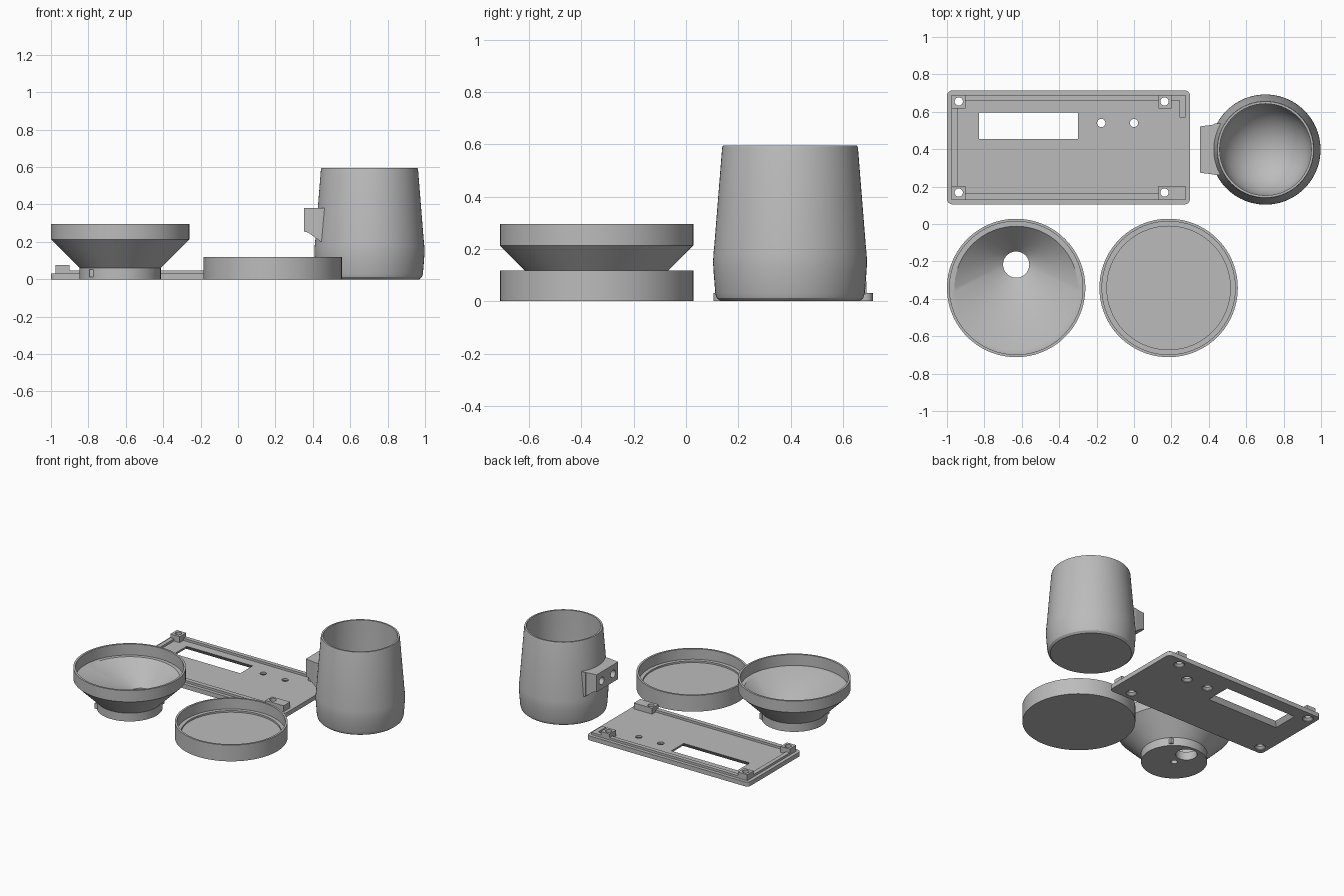
import bpy, bmesh, math
from mathutils import Vector

if "Cube" in bpy.data.objects:
    bpy.data.objects.remove(bpy.data.objects["Cube"])

grey = bpy.data.materials.new("plain grey")
grey.diffuse_color = (0.5, 0.5, 0.5, 1)
grey.use_nodes = True
grey.node_tree.nodes["Principled BSDF"].inputs["Base Color"].default_value = grey.diffuse_color


def finish(name, bm):
    bmesh.ops.recalc_face_normals(bm, faces=bm.faces)
    me = bpy.data.meshes.new(name)
    bm.to_mesh(me)
    bm.free()
    ob = bpy.data.objects.new(name, me)
    bpy.context.collection.objects.link(ob)
    me.materials.append(grey)
    return ob


def select(ob):
    bpy.ops.object.select_all(action='DESELECT')
    ob.select_set(True)
    bpy.context.view_layer.objects.active = ob


def smooth(ob):
    select(ob)
    bpy.ops.object.shade_smooth_by_angle(angle=math.radians(30))


def loft(name, x, y, rings, n=96, loop=False):
    """Stack of circles (radius, z, y shift); radius 0 closes to a point."""
    bm = bmesh.new()
    loops = []
    for r, z, dy in rings:
        if r == 0:
            loops.append([bm.verts.new((x, y + dy, z))] * n)
        else:
            loops.append([bm.verts.new((x + r * math.cos(2 * math.pi * i / n),
                                        y + dy + r * math.sin(2 * math.pi * i / n), z))
                          for i in range(n)])
    pairs = list(zip(loops, loops[1:])) + ([(loops[-1], loops[0])] if loop else [])
    for a, b in pairs:
        for i in range(n):
            j = (i + 1) % n
            bm.faces.new(list(dict.fromkeys((a[i], a[j], b[j], b[i]))))
    return finish(name, bm)


def lathe(name, x, y, profile, n=96):
    return loft(name, x, y, [(r, z, 0) for r, z in profile], n)


def prism(name, pts, direction):
    """Extrude a flat polygon of 3D points along a direction."""
    bm = bmesh.new()
    f = bm.faces.new([bm.verts.new(p) for p in pts])
    g = bmesh.ops.extrude_face_region(bm, geom=[f])
    bmesh.ops.translate(bm, vec=Vector(direction),
                        verts=[v for v in g["geom"] if isinstance(v, bmesh.types.BMVert)])
    return finish(name, bm)


def box(name, x0, x1, y0, y1, z0, z1):
    return prism(name, [(x0, y0, z0), (x1, y0, z0), (x1, y1, z0), (x0, y1, z0)], (0, 0, z1 - z0))


def rounded(x0, x1, y0, y1, r, z, n=6):
    pts = []
    for k, (cx, cy) in enumerate([(x1 - r, y1 - r), (x0 + r, y1 - r), (x0 + r, y0 + r), (x1 - r, y0 + r)]):
        for i in range(n + 1):
            a = math.pi / 2 * (k + i / n)
            pts.append((cx + r * math.cos(a), cy + r * math.sin(a), z))
    return pts


def cut(ob, cutter, op='DIFFERENCE'):
    cutter.hide_render = True
    select(ob)
    m = ob.modifiers.new("cut", 'BOOLEAN')
    m.operation, m.solver, m.object = op, 'EXACT', cutter
    bpy.ops.object.modifier_apply(modifier=m.name)
    bpy.data.objects.remove(cutter)


# Cover plate with raised lip and corner posts
plate = prism("cover_plate", rounded(-1, 0.3, 0.105, 0.715, 0.03, 0), (0, 0, 0.032))
raised = [
    (-0.975, 0.275, 0.66, 0.69, 0.048),
    (-0.975, 0.275, 0.13, 0.162, 0.048),
    (-0.975, -0.945, 0.13, 0.69, 0.048),
    (0.243, 0.275, 0.57, 0.69, 0.048),
    (-0.975, -0.9, 0.617, 0.691, 0.075),
    (-0.975, -0.9, 0.129, 0.203, 0.075),
    (0.13, 0.2, 0.617, 0.691, 0.075),
    (0.13, 0.276, 0.129, 0.203, 0.075),
]
for x0, x1, y0, y1, z1 in raised:
    cut(plate, box("raised", x0, x1, y0, y1, 0.01, z1), 'UNION')

# Screw holes and indicator holes, countersunk underneath
holes = [(x, y) for x in (-0.937, 0.163) for y in (0.168, 0.655)]
for x, y in holes + [(-0.175, 0.54), (0.0, 0.54)]:
    cut(plate, lathe("hole", x, y, [(0, -0.02), (0.036, -0.02), (0.036, 0.004),
                                    (0.022, 0.018), (0.022, 0.1), (0, 0.1)], 32))

# Display window, wider underneath
bm = bmesh.new()
low, high = [[bm.verts.new((x, y, z)) for x, y in
              ((-0.83 - e, 0.455 - e), (-0.3 + e, 0.455 - e), (-0.3 + e, 0.597 + e), (-0.83 - e, 0.597 + e))]
             for z, e in ((-0.01, 0.03), (0.04, -0.006))]
bm.faces.new(low)
bm.faces.new(high)
for i in range(4):
    j = (i + 1) % 4
    bm.faces.new((low[i], low[j], high[j], high[i]))
cut(plate, finish("window_cutter", bm))
smooth(plate)

# Cup with rounded inner floor
CX, CY = 0.703, 0.398
bowl = [(0.245 * math.cos(a), 0.275 - 0.245 * math.sin(a))
        for a in (math.pi / 2 * i / 14 for i in range(14))]
cavity = [(0.245, 0.595)] + bowl + [(0, 0.03)]
outer = [(0, 0), (0.266, 0), (0.28, 0.012), (0.286, 0.03), (0.293, 0.12), (0.2945, 0.15),
         (0.293, 0.18), (0.29, 0.21), (0.26, 0.585), (0.257, 0.595)]
cup = lathe("cup", CX, CY, outer + cavity)
smooth(cup)

# Mounting bracket on the cup, with two screw holes
bracket = prism("cup_bracket", [(0.352, 0.262, 0.38), (0.352, 0.262, 0.255), (0.375, 0.262, 0.25),
                                (0.44, 0.262, 0.203), (0.475, 0.262, 0.203), (0.475, 0.262, 0.38)],
                (0, 0.274, 0))
for s in (-1, 1):
    # tapered cheeks
    cut(bracket, prism("cheek", [(0.34, CY + s * 0.122, 0.1), (0.43, CY + s * 0.134, 0.1),
                                 (0.43, CY + s * 0.2, 0.1), (0.34, CY + s * 0.2, 0.1)], (0, 0, 0.4)))
    ring = [(0.34, CY + s * 0.065 + 0.027 * math.cos(i * math.pi / 12),
             0.315 + 0.027 * math.sin(i * math.pi / 12)) for i in range(24)]
    cut(bracket, prism("bore", ring, (0.07, 0, 0)))
# trim whatever would poke into the cavity
cut(bracket, lathe("trim", CX, CY, [(0, 0.1), (0.27, 0.1), (0.27, 0.5), (0, 0.5)]))
smooth(bracket)

# Funnel with an off-centre outlet
FX, FY = -0.63, -0.342
funnel = loft("funnel", FX, FY, [
    (0.07, 0, 0.125), (0.217, 0, 0), (0.217, 0.06, 0), (0.37, 0.213, 0), (0.37, 0.295, 0),
    (0.356, 0.295, 0), (0.356, 0.215, 0), (0.33, 0.215, 0), (0.07, 0.06, 0.125)], loop=True)
cut(funnel, lathe("pivot_hole", FX, FY, [(0, -0.02), (0.022, -0.02), (0.022, 0.035), (0, 0.035)], 24))
smooth(funnel)

# Small locking tabs on the funnel collar
for s, side in ((1, "back"), (-1, "front")):
    d = s * math.sqrt(0.5)
    x, y = FX + d * 0.218, FY + d * 0.218
    box("locking_tab_" + side, x - 0.011, x + 0.011, y - 0.011, y + 0.011, 0.012, 0.052)

# Round lid with an inner step
lid = lathe("round_lid", 0.185, FY, [(0, 0), (0.37, 0), (0.37, 0.118), (0.356, 0.118),
                                     (0.356, 0.042), (0.33, 0.042), (0.33, 0.03), (0, 0.03)])
smooth(lid)
